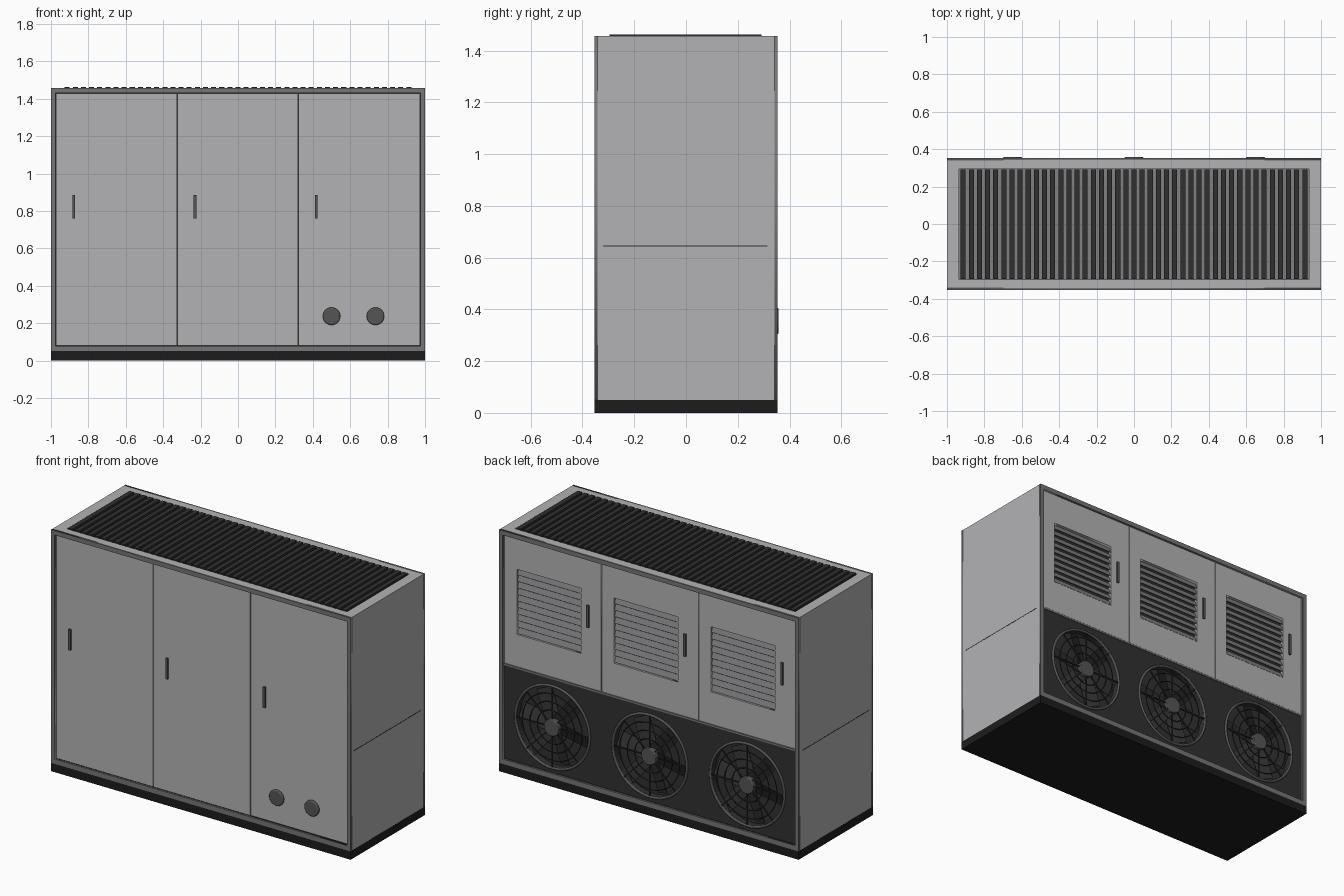
import bpy, math
from mathutils import Matrix, Vector

if "Cube" in bpy.data.objects:
    bpy.data.objects.remove(bpy.data.objects["Cube"])


def mat(name, v):
    m = bpy.data.materials.new(name)
    m.diffuse_color = (v, v, v * 1.03, 1)
    m.use_nodes = True
    m.node_tree.nodes["Principled BSDF"].inputs["Base Color"].default_value = m.diffuse_color
    return m


BLACK, DARK = mat("black", 0.012), mat("dark", 0.03)
TRIM, MID = mat("trim", 0.18), mat("mid_grey", 0.09)
SLAT, LIGHT = mat("slat_grey", 0.22), mat("light_grey", 0.45)


def finish(o, name, m):
    o.name = name
    if m:
        o.data.materials.append(m)
    return o


def box(name, x, y, z, m=None, tilt=0):
    """Box from (min, max) ranges, optionally tilted about x."""
    c = [(a + b) / 2 for a, b in (x, y, z)]
    bpy.ops.mesh.primitive_cube_add(size=1, location=c, rotation=(tilt, 0, 0))
    o = bpy.context.object
    o.scale = [b - a for a, b in (x, y, z)]
    return finish(o, name, m)


def rect(x0, x1, v0, v1):
    return [(x0, v0), (x1, v0), (x1, v1), (x0, v1)]


def circle(cx, cv, r, n=48):
    return [(cx + r * math.cos(2 * math.pi * i / n), cv + r * math.sin(2 * math.pi * i / n)) for i in range(n)]


def plate(name, loops, at, thick, m=None, upright=True):
    """Flat sheet with holes: first loop is the outline. 'at' is the centre depth."""
    cu = bpy.data.curves.new(name, 'CURVE')
    cu.dimensions, cu.fill_mode, cu.extrude = '2D', 'BOTH', thick / 2
    for pts in loops:
        s = cu.splines.new('POLY')
        s.points.add(len(pts) - 1)
        for p, (a, b) in zip(s.points, pts):
            p.co = (a, b, 0, 1)
        s.use_cyclic_u = True
    tmp = bpy.data.objects.new(name + "_outline", cu)
    bpy.context.collection.objects.link(tmp)
    bpy.context.view_layer.update()
    me = bpy.data.meshes.new_from_object(tmp.evaluated_get(bpy.context.evaluated_depsgraph_get()))
    bpy.data.objects.remove(tmp)
    me.materials.clear()
    o = bpy.data.objects.new(name, me)
    bpy.context.collection.objects.link(o)
    if upright:
        me.transform(Matrix.Rotation(math.pi / 2, 4, 'X'))
        o.location.y = at
    else:
        o.location.z = at
    return finish(o, name, m)


def disc(name, x, y, z, r, depth, m, bevel=0.0):
    bpy.ops.mesh.primitive_cylinder_add(vertices=40, radius=r, depth=depth, location=(x, y, z),
                                        rotation=(math.pi / 2, 0, 0))
    o = finish(bpy.context.object, name, m)
    if bevel:
        b = o.modifiers.new("bevel", 'BEVEL')
        b.width, b.segments, b.limit_method = bevel, 3, 'ANGLE'
    bpy.ops.object.shade_smooth_by_angle(angle=math.radians(40))
    return o


def ring(name, x, y, z, r, t, m):
    bpy.ops.mesh.primitive_torus_add(major_radius=r, minor_radius=t, major_segments=56, minor_segments=8,
                                     location=(x, y, z), rotation=(math.pi / 2, 0, 0))
    finish(bpy.context.object, name, m)
    bpy.ops.object.shade_smooth()


# plinth, inner core and side walls
box("plinth", (-1, 1), (-.354, .354), (0, .05), BLACK)
box("cabinet_core", (-.98, .98), (-.32, .30), (.05, 1.43), DARK)
for s in (-1, 1):
    box("side_wall", sorted((s * .975, s * .999)), (-.343, .343), (.05, 1.457), LIGHT)
    box("side_seam", sorted((s * .99, s * 1.0)), (-.32, .315), (.643, .647), DARK)

# front and back trim frames
for s, n in ((-1, "front"), (1, "back")):
    plate(n + "_trim", [rect(-1, 1, .05, 1.457), rect(-.976, .976, .079, 1.43)], s * .348, .012, TRIM)

# top frame with slatted grille
plate("top_frame", [rect(-.998, .998, -.343, .343), rect(-.935, .935, -.297, .295)], 1.4435, .027, LIGHT, False)
box("grille_floor", (-.95, .95), (-.3, .3), (1.42, 1.438), SLAT)
N = 43
pitch = 1.87 / N
for i in range(N):
    x = -.935 + (i + .5) * pitch
    box("top_slat", (x - .0135, x + .0135), (-.295, .292), (1.436, 1.463), DARK)

# front doors with handles
edges = (-.974, -.325, .322, .974)
for i in range(3):
    y = -.343 if i < 2 else -.340
    box("front_door", (edges[i] + .0015, edges[i + 1] - .0015), (y, -.315), (.081, 1.428), LIGHT)
    hx = (-.879, -.23, .419)[i]
    box("front_handle", (hx - .007, hx + .007), (-.353, -.335), (.76, .885), MID)

# round connection caps on the right front door
for x in (.50, .735):
    disc("connection_cap", x, -.344, .237, .047, .020, MID, .006)

# back doors with louvres and handles
for i in range(3):
    cx = (i - 1) * .6475
    x0, x1 = cx - .188, cx + .24
    d0, d1 = cx - .322, cx + .322
    plate("back_door", [rect(d0, d1, .656, 1.428), rect(x0, x1, .85, 1.243)], .331, .024, LIGHT)
    box("louvre_backing", (x0, x1), (.30, .318), (.85, 1.243), DARK)
    for k in range(10):
        z = .85 + (k + .5) * .0393
        box("louvre_slat", (x0, x1), (.329, .333), (z - .017, z + .017), SLAT, math.radians(20))
    hx = cx - .235
    box("back_handle", (hx - .007, hx + .007), (.335, .352), (1.02, 1.155), MID)
box("door_sill", (-.976, .976), (.30, .345), (.643, .654), TRIM)

# fan panel with three round openings
fans, FZ = (-.65, 0, .65), .355
plate("fan_panel", [rect(-.976, .976, .08, .643)] + [circle(x, FZ, .243) for x in fans], .322, .04, DARK)

# fans: guard rings, spokes, blades and hub
for cx in fans:
    ring("fan_rim", cx, .343, FZ, .247, .008, MID)
    for r in (.10, .15, .20):
        ring("guard_ring", cx, .346, FZ, r, .003, DARK)
    for k in range(8):
        a = k * math.pi / 4
        o = box("guard_spoke", (.04, .245), (-.003, .003), (-.003, .003), DARK)
        o.data.transform(Matrix.Translation((.1425 / .205, 0, 0)))
        o.location = (cx, .345, FZ)
        o.rotation_euler = (0, a, 0)
    for k in range(6):
        a = k * math.pi / 3 + .2
        d = Vector((math.cos(a), 0, math.sin(a)))
        bpy.ops.mesh.primitive_cube_add(size=1)
        o = finish(bpy.context.object, "fan_blade", DARK)
        o.matrix_world = (Matrix.Translation(Vector((cx, .322, FZ)) + d * .13) @ Matrix.Rotation(-a, 4, 'Y')
                          @ Matrix.Rotation(math.radians(20), 4, 'X') @ Matrix.Diagonal((.19, .004, .09, 1)))
    disc("fan_hub", cx, .331, FZ, .05, .054, MID, .004)
